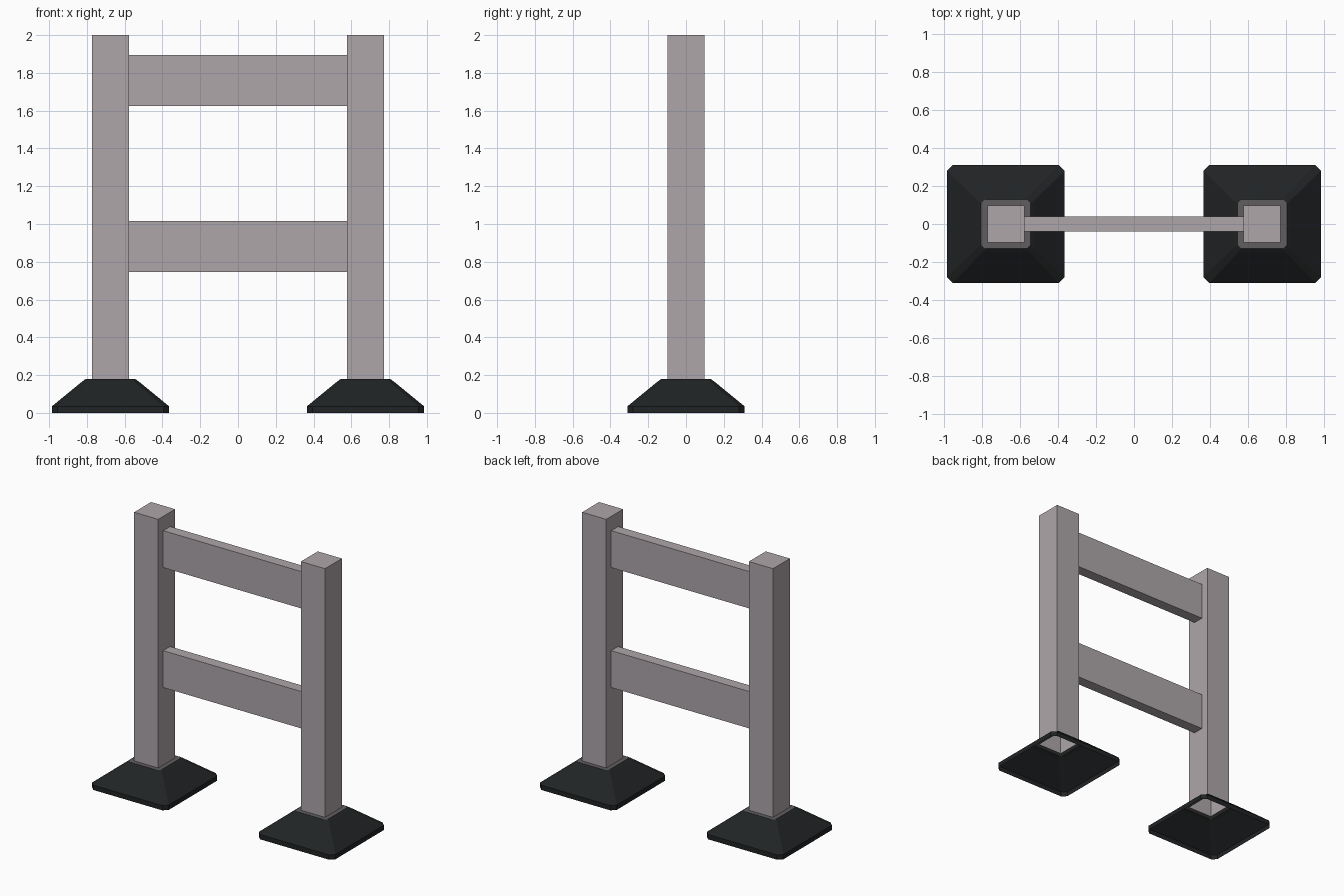
import bpy, bmesh

if "Cube" in bpy.data.objects:
    bpy.data.objects.remove(bpy.data.objects["Cube"])


def material(name, rgb):
    m = bpy.data.materials.new(name)
    m.diffuse_color = (*rgb, 1)
    m.use_nodes = True
    m.node_tree.nodes["Principled BSDF"].inputs["Base Color"].default_value = m.diffuse_color
    return m


PAINT = material("weathered_paint", (0.42, 0.38, 0.40))
RUBBER = material("black_rubber", (0.015, 0.017, 0.018))
WORN = material("worn_edge", (0.12, 0.11, 0.115))


def octagon(h, c, z):
    # Square of half-width h with corners cut by c
    k = h - c
    return [(h, -k, z), (h, k, z), (k, h, z), (-k, h, z),
            (-h, k, z), (-h, -k, z), (-k, -h, z), (k, -h, z)]


def finish(name, bm, mats, x=0.0):
    mesh = bpy.data.meshes.new(name)
    bm.normal_update()
    bm.to_mesh(mesh)
    bm.free()
    for m in mats:
        mesh.materials.append(m)
    ob = bpy.data.objects.new(name, mesh)
    ob.location.x = x
    bpy.context.collection.objects.link(ob)
    return ob


def box(name, x0, x1, y, z0, z1, x=0.0, open_bottom=False):
    bm = bmesh.new()
    bmesh.ops.create_cube(bm, size=1)
    for v in bm.verts:
        v.co.x = x1 if v.co.x > 0 else x0
        v.co.y = y if v.co.y > 0 else -y
        v.co.z = z1 if v.co.z > 0 else z0
    bm.normal_update()
    if open_bottom:
        down = [f for f in bm.faces if f.normal.z < -0.9]
        bmesh.ops.delete(bm, geom=down, context='FACES_ONLY')
    return finish(name, bm, [PAINT], x)


def foot(name, x):
    # Hollow flared foot: rings from the rim up to the post
    rings = [(0.31, 0.03, 0.0), (0.31, 0.03, 0.035), (0.15, 0.025, 0.166),
             (0.13, 0.02, 0.18), (0.0975, 0.001, 0.18)]
    bm = bmesh.new()
    loops = [[bm.verts.new(p) for p in octagon(*r)] for r in rings]
    for i, (a, b) in enumerate(zip(loops, loops[1:])):
        for j in range(8):
            k = (j + 1) % 8
            f = bm.faces.new((a[j], a[k], b[k], b[j]))
            f.material_index = 1 if i == 3 else 0
    return finish(name, bm, [RUBBER, WORN], x)


# Posts and feet
for side, x in (("left", -0.675), ("right", 0.675)):
    box(side + "_post", -0.0975, 0.0975, 0.0975, 0.18, 2.0, x, True)
    foot(side + "_foot", x)

# Cross rails
for name, z in (("lower_rail", 0.882), ("upper_rail", 1.76)):
    box(name, -0.5775, 0.5775, 0.04, z - 0.135, z + 0.135)
